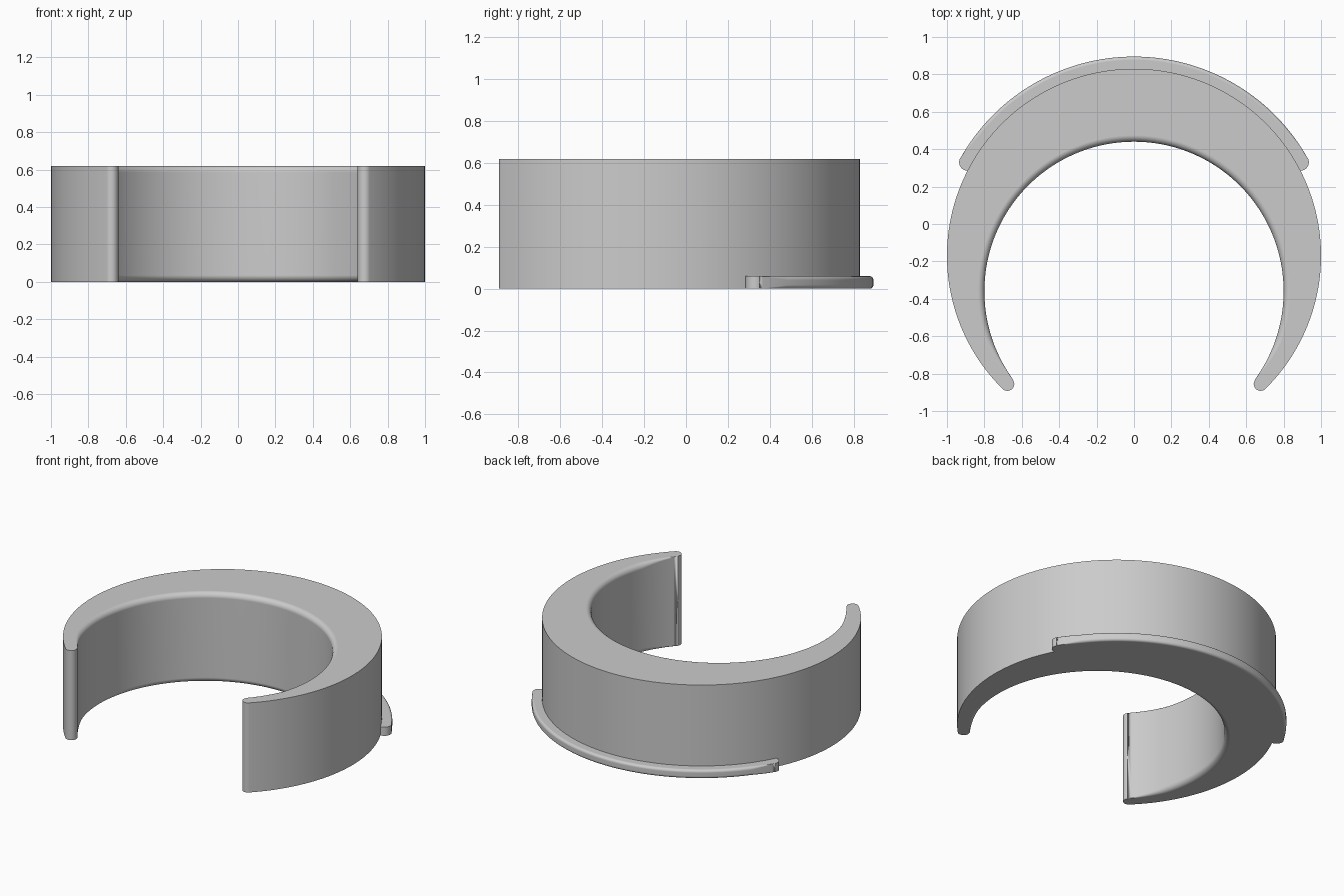
import bpy
import bmesh
import math
from mathutils import Vector

cube = bpy.data.objects.get("Cube")
if cube:
    bpy.data.objects.remove(cube, do_unlink=True)

grey = bpy.data.materials.new("plain grey")
grey.use_nodes = True
colour = (0.6, 0.6, 0.6, 1)
grey.diffuse_color = colour
grey.node_tree.nodes["Principled BSDF"].inputs["Base Color"].default_value = colour


def arc(centre, radius, start, end, steps):
    """Points on an arc with their outward directions."""
    result = []
    for i in range(steps + 1):
        a = start + (end - start) * i / steps
        d = Vector((math.cos(a), math.sin(a)))
        result.append((centre + d * radius, d))
    return result


def crescent(name, outer_y, outer_r, inner_y, inner_r, tip, tip_r, height, fillet, side):
    """Extruded crescent with round tips and a fillet that fades out at them."""
    outer, inner, tip = Vector((0, outer_y)), Vector((0, inner_y)), Vector(tip)
    top = math.pi / 2
    a_out = math.atan2(tip.y - outer_y, tip.x)
    a_in = math.atan2(tip.y - inner_y, tip.x)
    steps = 64

    def fade(i):
        return fillet * min(1, 7 * (1 - i / steps))

    # Half outline: position, inward direction, fillet size
    half = []
    for i, (p, d) in enumerate(arc(outer, outer_r, top, a_out, steps)):
        half.append((p, -d, fade(i) if side == "outer" else 0))
    for p, d in arc(tip, tip_r, a_out, a_in - math.pi, 14):
        half.append((p, -d, 0))
    for i, (p, d) in enumerate(arc(inner, inner_r, a_in, top, steps)):
        half.append((p, d, fade(steps - i) if side == "inner" else 0))
    flip = Vector((-1, 1))
    outline = half + [(p * flip, d * flip, f) for p, d, f in reversed(half[1:-1])]

    # Rings from the bottom fillet up to the top fillet
    bm = bmesh.new()
    angles = [top * k / 6 for k in range(7)]
    rings = []
    for upper, turn in [(False, a) for a in angles] + [(True, a) for a in reversed(angles)]:
        ring = []
        for p, d, f in outline:
            q = p + d * f * (1 - math.sin(turn))
            z = f * (1 - math.cos(turn))
            ring.append(bm.verts.new((q.x, q.y, height - z if upper else z)))
        rings.append(ring)
    n = len(outline)
    for low, high in zip(rings, rings[1:]):
        for i in range(n):
            j = (i + 1) % n
            bm.faces.new((low[i], low[j], high[j], high[i]))
    bm.faces.new(rings[0])
    bm.faces.new(rings[-1])
    bmesh.ops.remove_doubles(bm, verts=bm.verts, dist=0.0002)
    bmesh.ops.recalc_face_normals(bm, faces=bm.faces)

    mesh = bpy.data.meshes.new(name)
    bm.to_mesh(mesh)
    bm.free()
    mesh.materials.append(grey)
    obj = bpy.data.objects.new(name, mesh)
    bpy.context.collection.objects.link(obj)
    bpy.ops.object.select_all(action="DESELECT")
    obj.select_set(True)
    bpy.context.view_layer.objects.active = obj
    bpy.ops.object.shade_smooth_by_angle(angle=math.radians(35))
    weighted = obj.modifiers.new("Weighted normals", "WEIGHTED_NORMAL")
    weighted.keep_sharp = True
    return obj


# Open clip band, thick at the back and thin at the tips
crescent("clip_band", -0.17, 1.0, -0.36, 0.8, (0.677, -0.855), 0.037, 0.62, 0.035, "inner")

# Thin lip around the back of the base
crescent("base_lip", -0.17, 1.065, -0.17, 0.975, (0.89, 0.33), 0.045, 0.06, 0.018, "outer")
